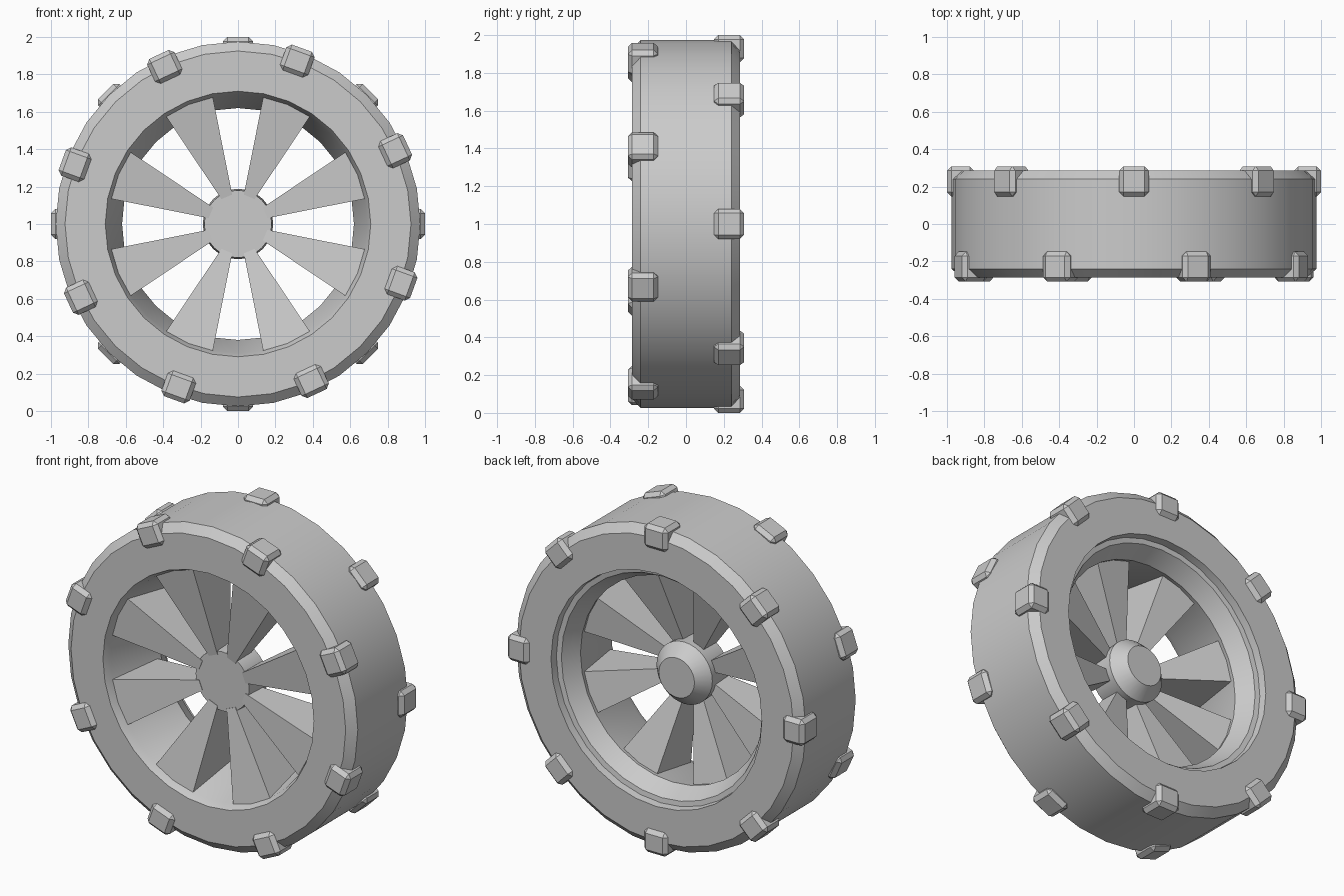
import bpy, bmesh, math
from mathutils import Matrix, Vector

if "Cube" in bpy.data.objects:
    bpy.data.objects.remove(bpy.data.objects["Cube"], do_unlink=True)

SEGMENTS = 32
CENTRE = Vector((0, 0, 1))

grey = bpy.data.materials.new("plain grey")
grey.use_nodes = True
colour = (0.6, 0.6, 0.6, 1)
grey.diffuse_color = colour
grey.node_tree.nodes["Principled BSDF"].inputs["Base Color"].default_value = colour


def finish(name, bm, smooth=False):
    bmesh.ops.recalc_face_normals(bm, faces=bm.faces)
    mesh = bpy.data.meshes.new(name)
    bm.to_mesh(mesh)
    bm.free()
    mesh.materials.append(grey)
    obj = bpy.data.objects.new(name, mesh)
    obj.location = CENTRE
    bpy.context.collection.objects.link(obj)
    if smooth:
        bpy.ops.object.select_all(action="DESELECT")
        obj.select_set(True)
        bpy.context.view_layer.objects.active = obj
        bpy.ops.object.shade_smooth_by_angle(angle=math.radians(25))
    return obj


def revolve(name, profile, closed):
    """Turn a (radius, y) profile around the wheel axle."""
    bm = bmesh.new()
    verts = [bm.verts.new((r, y, 0)) for r, y in profile]
    edges = [bm.edges.new(pair) for pair in zip(verts, verts[1:])]
    if closed:
        edges.append(bm.edges.new((verts[-1], verts[0])))
    bmesh.ops.spin(bm, geom=verts + edges, cent=(0, 0, 0), axis=(0, 1, 0),
                   angle=math.tau, steps=SEGMENTS)
    bmesh.ops.remove_doubles(bm, verts=bm.verts, dist=0.0005)
    return finish(name, bm, smooth=True)


def around(degrees):
    """Rotation that carries +x counter-clockwise as seen from the front."""
    return Matrix.Rotation(-math.radians(degrees), 4, "Y")


# Tyre and rim: chamfered tread, tapered inside, stepped back
revolve("tyre_and_rim", [
    (0.925, -0.285), (0.975, -0.24), (0.975, 0.24), (0.925, 0.285),
    (0.71, 0.285), (0.705, 0.24), (0.675, 0.235), (0.62, 0.13),
    (0.69, -0.24), (0.71, -0.285)], closed=True)

# Hub: flat front, tapered cap at the back
revolve("hub", [(0, -0.15), (0.18, -0.15), (0.188, 0.015),
                (0.12, 0.09), (0, 0.09)], closed=False)

# Spokes: wedges that deepen towards the rim
half = math.radians(11.25)
section = [(0.16, -0.153), (0.72, -0.245), (0.72, 0.13), (0.16, -0.03)]
for i in range(8):
    bm = bmesh.new()
    sides = [[bm.verts.new((r * math.cos(a), y, r * math.sin(a)))
              for r, y in section] for a in (-half, half)]
    for side in sides:
        bm.faces.new(side)
    for k in range(4):
        n = (k + 1) % 4
        bm.faces.new((sides[0][k], sides[0][n], sides[1][n], sides[1][k]))
    bm.transform(around(22.5 + 45 * i))
    finish(f"spoke_{i + 1}", bm)

# Tread lugs: bevelled blocks over both shoulders, staggered front to back
for place, y, start in (("front", -0.228, 25), ("back", 0.228, 0)):
    for i in range(8):
        bm = bmesh.new()
        bmesh.ops.create_cube(bm, size=1)
        bmesh.ops.scale(bm, verts=bm.verts, vec=(0.145, 0.16, 0.16))
        bmesh.ops.bevel(bm, geom=bm.edges[:], offset=0.023, segments=1,
                        affect="EDGES")
        bmesh.ops.translate(bm, verts=bm.verts, vec=(0.9275, y, 0))
        bm.transform(around(start + 45 * i))
        finish(f"{place}_lug_{i + 1}", bm)
